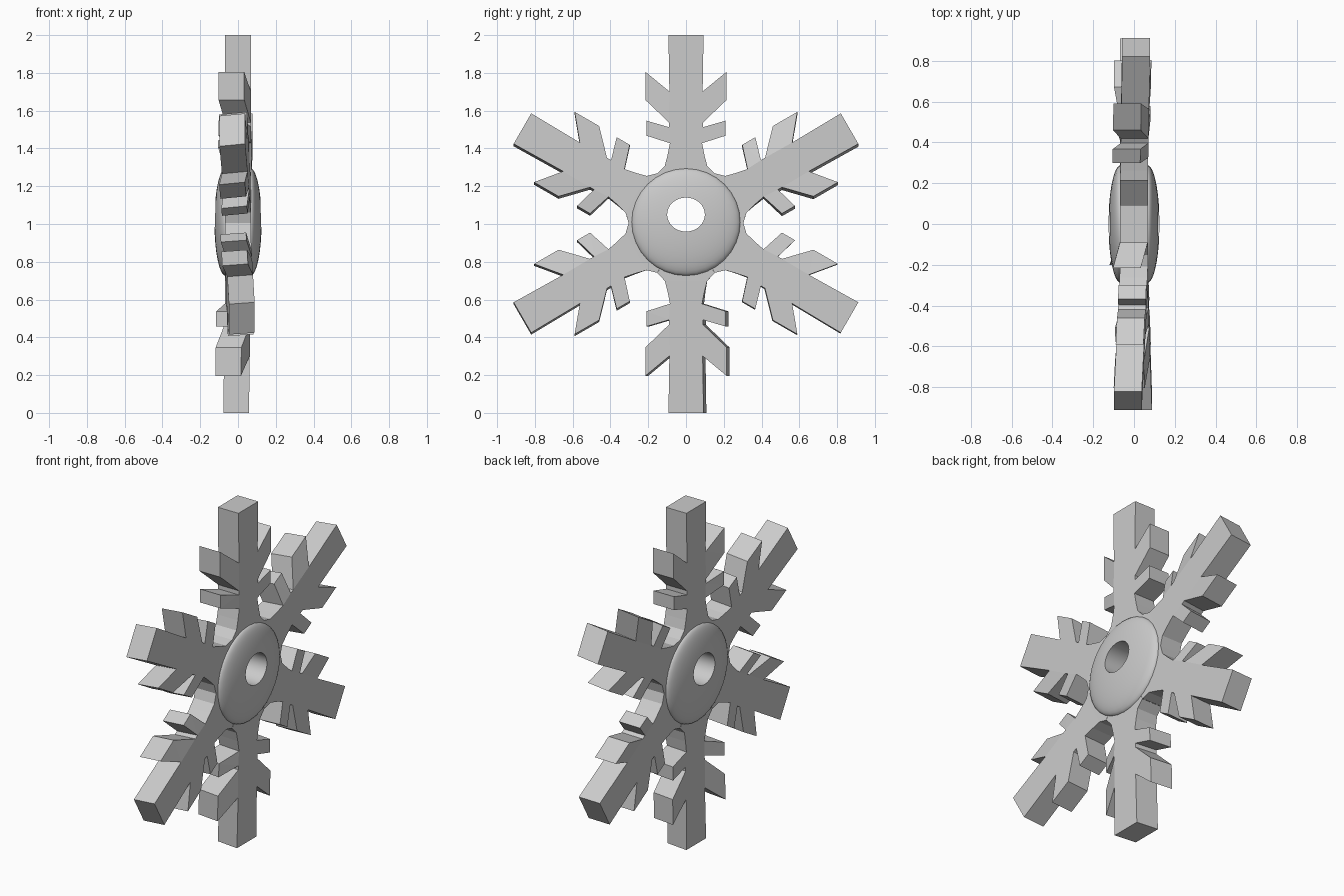
import bpy, bmesh, math

if "Cube" in bpy.data.objects:
    bpy.data.objects.remove(bpy.data.objects["Cube"])

CZ = 1.005          # height of the snowflake centre
HALF = 0.068        # half thickness of the arms

# Right half of an arm outline: (across, along), root to tip
OUTLINE = [(0.152, 0.263), (0.112, 0.305), (0.098, 0.36), (0.085, 0.425),
           (0.21, 0.465), (0.21, 0.545), (0.09, 0.51), (0.09, 0.535),
           (0.215, 0.655), (0.215, 0.805), (0.088, 0.70), (0.093, 1.0)]


def finish(bm, name):
    bmesh.ops.remove_doubles(bm, verts=bm.verts, dist=1e-5)
    bmesh.ops.recalc_face_normals(bm, faces=bm.faces)
    mesh = bpy.data.meshes.new(name)
    bm.to_mesh(mesh)
    bm.free()
    ob = bpy.data.objects.new(name, mesh)
    bpy.context.collection.objects.link(ob)
    return ob


def add_arm(name, angle, length, tip, left, right, skew):
    """Extruded branched arm; tip/left/right lean it in x, skew slides its back face."""
    a = math.radians(angle)
    c, s = math.cos(a), math.sin(a)
    pts = [(0.138, 0.24)] + OUTLINE
    pts = pts + [(-u, v) for u, v in reversed(pts)]
    bm = bmesh.new()
    rings = []
    for side in (1, -1):
        ring = []
        for u, v in pts:
            f = max(0, (v - 0.3) / 0.7)
            x = side * HALF + tip * f
            if abs(u) > 0.2:
                x += right if u > 0 else left
            k = 0 if side > 0 else min(1, f * 4)
            y = c * v * length + s * u + skew[0] * k
            z = CZ + s * v * length - c * u + skew[1] * k
            ring.append(bm.verts.new((x, y, z)))
        rings.append(ring)
    front, back = rings
    caps = [bm.faces.new(front), bm.faces.new(back[::-1])]
    # Outer walls only: the root edges are buried in the hub
    for i in range(1, len(pts) - 2):
        bm.faces.new((front[i], back[i], back[i + 1], front[i + 1]))
    bmesh.ops.recalc_face_normals(bm, faces=bm.faces)
    bmesh.ops.triangulate(bm, faces=caps)
    return finish(bm, name)


# Arms: angle, length, tip lean, left and right branch lean, back skew
ARMS = [("arm_top", 90, 0.995, 0, -0.035, 0, (0, 0)),
        ("arm_upper_right", 30, 1.0, 0.01, -0.04, 0.01, (0.0, -0.015)),
        ("arm_lower_right", -30, 1.0, 0.0, -0.03, 0.0, (-0.003, -0.004)),
        ("arm_bottom", -90, 1.005, -0.01, 0.0, -0.045, (0.015, 0)),
        ("arm_lower_left", -150, 1.0, 0.02, 0.0, -0.03, (0, -0.01)),
        ("arm_upper_left", 150, 1.0, -0.03, -0.01, 0.0, (0, -0.013))]
for arm in ARMS:
    add_arm(*arm)

# Domed hub with an off-centre through hole
SEG, STEPS = 32, 10
bm = bmesh.new()
loops = []
for side in (1, -1):
    for j in range(STEPS + 1):
        t = j / STEPS if side < 0 else 1 - j / STEPS
        t = math.sin(t * math.pi / 2)
        loop = []
        for i in range(SEG):
            a = 2 * math.pi * i / SEG
            # blend from hole edge to round rim
            y = math.cos(a) * (0.1 + 0.188 * t)
            z = math.sin(a) * (0.09 + 0.194 * t) + 0.04 * (1 - t)
            r = min(1, math.hypot(y / 0.288, z / 0.284))
            x = side * (0.066 + 0.059 * math.sqrt(max(0, 1 - r * r)))
            loop.append(bm.verts.new((x, y, z + 1.01)))
        loops.append(loop)
for k in range(len(loops)):
    p, q = loops[k], loops[(k + 1) % len(loops)]
    for i in range(SEG):
        n = (i + 1) % SEG
        bm.faces.new((p[i], p[n], q[n], q[i]))
hub = finish(bm, "hub")
bpy.context.view_layer.objects.active = hub
hub.select_set(True)
bpy.ops.object.shade_smooth_by_angle(angle=math.radians(35))
